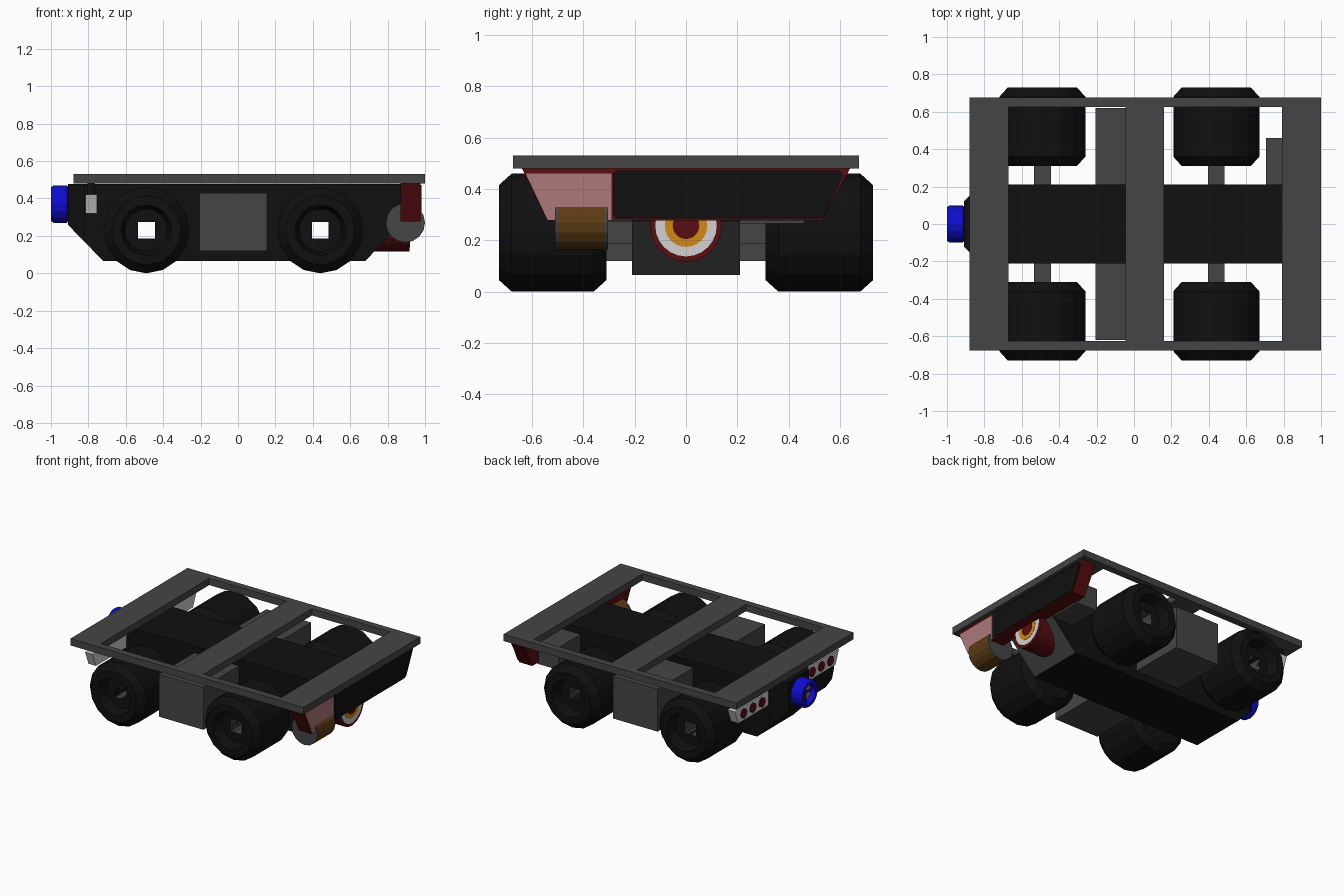
import bpy, bmesh, math
from mathutils import Vector

if "Cube" in bpy.data.objects:
    bpy.data.objects.remove(bpy.data.objects["Cube"])


def mat(name, r, g, b):
    m = bpy.data.materials.new(name)
    m.diffuse_color = (r, g, b, 1)
    m.use_nodes = True
    m.node_tree.nodes["Principled BSDF"].inputs["Base Color"].default_value = m.diffuse_color
    return m


BLACK = mat("black", 0.005, 0.005, 0.005)
GREY = mat("dark grey", 0.06, 0.06, 0.06)
RED = mat("dark red", 0.1, 0.004, 0.005)
PINK = mat("pink", 0.42, 0.19, 0.2)
WHITE = mat("white", 0.65, 0.65, 0.65)
ORANGE = mat("orange", 0.65, 0.25, 0.006)
BROWN = mat("brown", 0.11, 0.045, 0.007)
BLUE = mat("blue", 0.004, 0.004, 0.65)


def finish(name, bm, *mats, recalc=True):
    if recalc:
        bmesh.ops.recalc_face_normals(bm, faces=bm.faces[:])
    me = bpy.data.meshes.new(name)
    bm.to_mesh(me)
    bm.free()
    for m in mats:
        me.materials.append(m)
    ob = bpy.data.objects.new(name, me)
    bpy.context.collection.objects.link(ob)
    return ob


def box(name, x0, x1, y0, y1, z0, z1, m):
    bm = bmesh.new()
    bmesh.ops.create_cube(bm, size=1)
    for v in bm.verts:
        v.co = ((x0 + x1) / 2 + v.co.x * (x1 - x0),
                (y0 + y1) / 2 + v.co.y * (y1 - y0),
                (z0 + z1) / 2 + v.co.z * (z1 - z0))
    return finish(name, bm, m)


def prism(pts, a, b, place):
    """Extrude a closed 2D outline from a to b; place(u, v, w) gives xyz."""
    bm = bmesh.new()
    lo = [bm.verts.new(place(u, v, a)) for u, v in pts]
    hi = [bm.verts.new(place(u, v, b)) for u, v in pts]
    bm.faces.new(lo)
    bm.faces.new(hi)
    n = len(pts)
    for i in range(n):
        bm.faces.new((lo[i], lo[(i + 1) % n], hi[(i + 1) % n], hi[i]))
    return bm


def on_x(u, v, w):      # outline in y-z, extruded along x
    return (w, u, v)


def on_y(u, v, w):      # outline in x-z, extruded along y
    return (u, w, v)


def circle(cu, cv, r, n=16):
    return [(cu + r * math.cos(2 * math.pi * i / n), cv + r * math.sin(2 * math.pi * i / n))
            for i in range(n)]


def lathe(name, profile, centre, place, m, n=16):
    """Rings of (radius, position); a negative radius makes a square ring."""
    bm = bmesh.new()
    rings = []
    for r, w in profile:
        ring = []
        for i in range(n):
            c, s = math.cos(2 * math.pi * i / n), math.sin(2 * math.pi * i / n)
            k = r if r > 0 else -r / max(abs(c), abs(s))
            ring.append(bm.verts.new(place(centre[0] + k * c, centre[1] + k * s, w)))
        rings.append(ring)
    for a, b in zip(rings, rings[1:] + rings[:1]):
        for i in range(n):
            j = (i + 1) % n
            bm.faces.new((a[i], a[j], b[j], b[i]))
    return finish(name, bm, m)


# top frame: side rails and three cross bars
for s in (-1, 1):
    box("frame_rail", -0.67, 0.79, min(s * 0.625, s * 0.675), max(s * 0.625, s * 0.675), 0.48, 0.53, GREY)
for x0, x1 in ((-0.88, -0.67), (0.79, 1.0)):
    box("frame_end_bar", x0, x1, -0.675, 0.675, 0.48, 0.53, GREY)
box("frame_middle_bar", -0.045, 0.16, -0.625, 0.625, 0.48, 0.53, GREY)

# central hull with tapered rear corners and a grey front slope
bm = prism([(-0.91, 0.478), (-0.91, 0.26), (-0.72, 0.065), (0.68, 0.065), (0.88, 0.275), (0.88, 0.478)],
           -0.21, 0.21, on_y)
corners = [e for e in bm.edges if all(v.co.x < -0.9 for v in e.verts)
           and abs(e.verts[0].co.z - e.verts[1].co.z) > 0.1]
bmesh.ops.bevel(bm, geom=corners, offset=0.09, segments=1, affect='EDGES')
bmesh.ops.recalc_face_normals(bm, faces=bm.faces[:])
for f in bm.faces:
    if f.normal.x > 0.3 and f.normal.z < -0.3:
        f.material_index = 1
hull = finish("hull", bm, BLACK, GREY)

AXLES = (-0.49, 0.44)
for ax in AXLES:
    # hole through the hull for each hollow axle
    cutter = box("axle_cutter", ax - 0.046, ax + 0.046, -0.4, 0.4, 0.184, 0.276, BLACK)
    cutter.hide_render = True
    mod = hull.modifiers.new("axle_hole", 'BOOLEAN')
    mod.operation, mod.solver, mod.object = 'DIFFERENCE', 'EXACT', cutter
    bpy.context.view_layer.objects.active = hull
    bpy.ops.object.modifier_apply(modifier=mod.name)
    bpy.data.objects.remove(cutter)
    # hollow square axle
    bm = prism([(ax - 0.045, 0.185), (ax + 0.045, 0.185), (ax + 0.045, 0.275), (ax - 0.045, 0.275)],
               -0.65, 0.65, on_y)
    bmesh.ops.recalc_face_normals(bm, faces=bm.faces[:])
    bmesh.ops.delete(bm, geom=[f for f in bm.faces if abs(f.normal.y) > 0.9], context='FACES_ONLY')
    finish("axle", bm, GREY, recalc=False)
    # wide wheels with recessed hubs
    for s in (-1, 1):
        prof = [(-0.045, 0.31), (0.185, 0.31), (0.23, 0.36), (0.23, 0.68), (0.185, 0.73),
                (0.135, 0.73), (0.115, 0.65), (-0.045, 0.65)]
        lathe("wheel", [(r, s * y) for r, y in prof], (ax, 0.23), on_y, BLACK)

# side tanks and small equipment box
for s in (-1, 1):
    box("side_tank", -0.205, 0.155, min(s * 0.2, s * 0.62), max(s * 0.2, s * 0.62), 0.12, 0.43, GREY)
box("equipment_box", 0.705, 0.875, 0.2, 0.46, 0.265, 0.43, GREY)

# front bumper with black and pink panels
finish("bumper", prism([(-0.64, 0.48), (-0.54, 0.277), (0.53, 0.277), (0.64, 0.48)], 0.87, 0.975, on_x), RED)
finish("bumper_black_panel", prism([(-0.285, 0.46), (-0.27, 0.472), (0.6, 0.472), (0.613, 0.455), (0.54, 0.295),
                                    (0.52, 0.285), (-0.27, 0.285), (-0.285, 0.297)], 0.975, 0.982, on_x), BLACK)
finish("bumper_pink_panel", prism([(-0.625, 0.46), (-0.54, 0.28), (-0.29, 0.28), (-0.29, 0.46)],
                                  0.975, 0.979, on_x), PINK)

# roller drum with grey end caps
finish("drum", prism(circle(0.895, 0.27, 0.105), -0.498, -0.317, on_y), BROWN)
for y0 in (-0.51, -0.317):
    finish("drum_cap", prism(circle(0.895, 0.27, 0.105), y0, y0 + 0.012, on_y), GREY)

# front nozzle with coloured rings
finish("nozzle", prism(circle(0, 0.257, 0.14, 24), 0.7, 0.918, on_x), RED)
for i, (r, m) in enumerate(((0.12, WHITE), (0.083, ORANGE), (0.052, RED))):
    finish("nozzle_ring", prism(circle(0, 0.257, r, 24), 0.916, 0.92 + i * 0.002, on_x), m)

# rear lamp panels with three red lamps each
for s in (-1, 1):
    finish("rear_lamp_panel", prism([(s * 0.2, 0.42), (s * 0.2, 0.32), (s * 0.56, 0.32), (s * 0.6, 0.42)],
                                    -0.815, -0.755, on_x), WHITE)
    box("rear_lamp_mount", -0.805, -0.765, min(s * 0.2, s * 0.57), max(s * 0.2, s * 0.57), 0.42, 0.48, BLACK)
    for y in (0.29, 0.395, 0.5):
        finish("rear_lamp", prism(circle(s * y, 0.372, 0.036, 8), -0.821, -0.814, on_x), RED)

# rear thruster: blue ring, orange core, blue spokes
lathe("rear_ring", [(0.085, -0.905), (0.1, -0.915), (0.1, -0.985), (0.09, -1.0), (0.068, -1.0), (0.06, -0.905)],
      (0, 0.37), on_x, BLUE)
finish("rear_core", prism(circle(0, 0.37, 0.066), -0.96, -0.905, on_x), ORANGE)
for i in range(2):
    w, h = ((0.064, 0.007), (0.007, 0.064))[i]
    box("rear_spoke", -0.967, -0.958, -w, w, 0.37 - h, 0.37 + h, BLUE)
